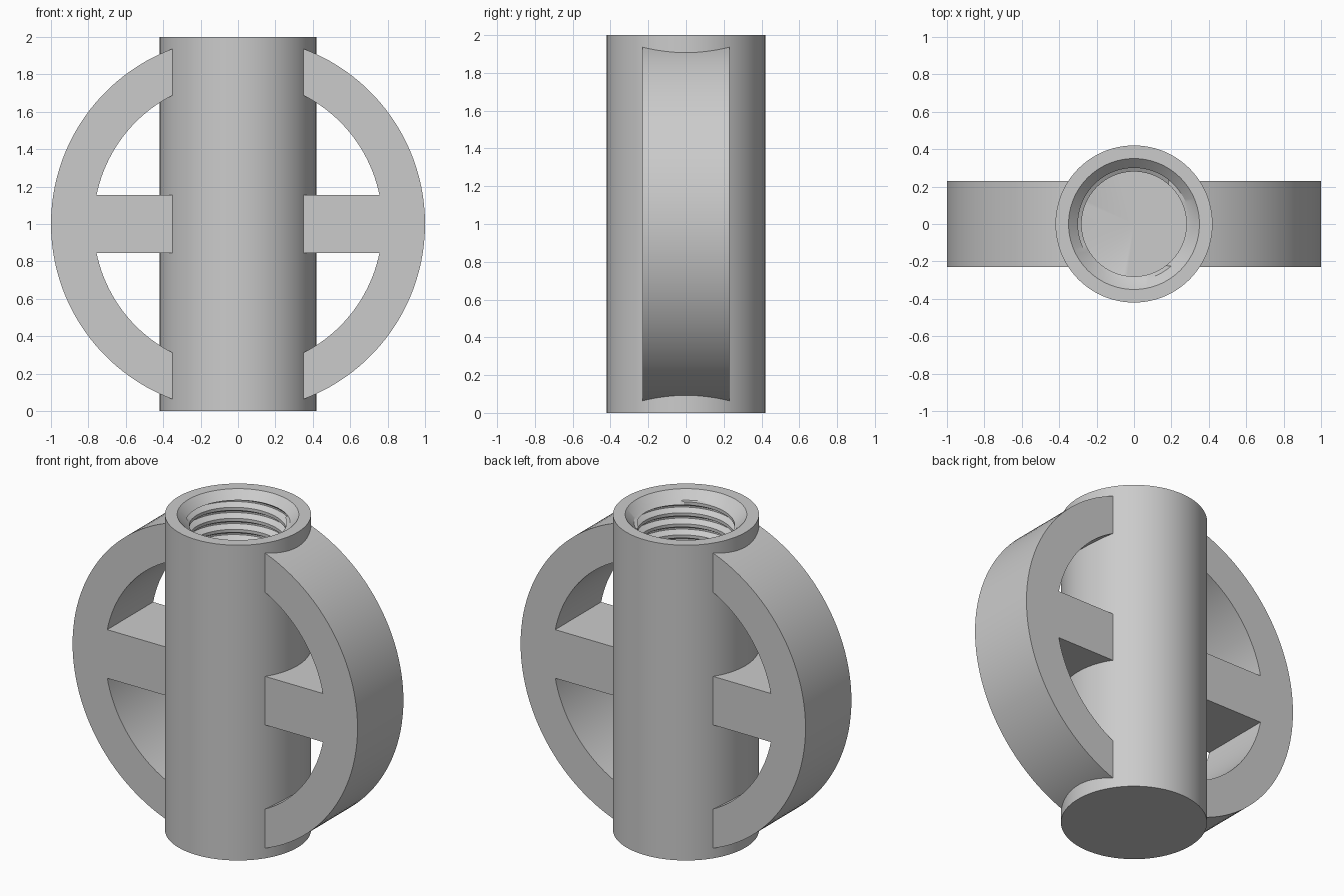
import bpy, bmesh
from math import acos, asin, cos, sin, pi, tau

if "Cube" in bpy.data.objects:
    bpy.data.objects.remove(bpy.data.objects["Cube"], do_unlink=True)

grey = bpy.data.materials.new("plain grey")
grey.use_nodes = True
grey.diffuse_color = (0.6, 0.6, 0.6, 1)
grey.node_tree.nodes["Principled BSDF"].inputs["Base Color"].default_value = grey.diffuse_color


def finish(bm, name):
    """Clean the mesh, make the object and shade it."""
    bmesh.ops.remove_doubles(bm, verts=bm.verts, dist=0.0002)
    bmesh.ops.recalc_face_normals(bm, faces=bm.faces)
    mesh = bpy.data.meshes.new(name)
    bm.to_mesh(mesh)
    bm.free()
    mesh.materials.append(grey)
    obj = bpy.data.objects.new(name, mesh)
    bpy.context.collection.objects.link(obj)
    bpy.ops.object.select_all(action='DESELECT')
    obj.select_set(True)
    bpy.context.view_layer.objects.active = obj
    bpy.ops.object.shade_smooth_by_angle()
    return obj


# Barrel: closed at the bottom, countersunk on top, with a threaded blind bore
SEGMENTS = 96
RADIUS, HEIGHT = 0.42, 2.0
BORE, ROOT, MOUTH = 0.28, 0.315, 0.30
FLOOR, THREAD_TOP, PITCH = 0.4, 1.95, 0.07
# one thread turn: (fraction of pitch, radius)
TURN = [(0, BORE), (0.28, BORE), (0.57, ROOT), (0.71, ROOT)]


def barrel_column(step):
    """Profile of the barrel at one angle, from bottom centre to bore floor."""
    turn = step / SEGMENTS
    rows = [(0, 0), (RADIUS, 0), (RADIUS, HEIGHT), (0.35, HEIGHT), (MOUTH, THREAD_TOP)]
    count = int((THREAD_TOP - FLOOR) / PITCH) + 3
    for i in range(count, -3, -1):
        for fraction, r in reversed(TURN):
            z = FLOOR + PITCH * (i + fraction + turn)
            if z >= THREAD_TOP:
                rows.append((MOUTH, THREAD_TOP))
            elif z <= FLOOR:
                rows.append((BORE, FLOOR))
            else:
                rows.append((r, z))
    rows.append((0, FLOOR))
    a = tau * turn
    return [(r * cos(a), r * sin(a), z) for r, z in rows]


bm = bmesh.new()
columns = [[bm.verts.new(p) for p in barrel_column(s)] for s in range(SEGMENTS + 1)]
for left, right in zip(columns, columns[1:]):
    for k in range(len(left) - 1):
        quad = (left[k], right[k], right[k + 1], left[k + 1])
        if len({tuple(v.co) for v in quad}) > 2:
            bm.faces.new(quad)
# the thread shifts by one turn at the seam, and welding joins it
finish(bm, "threaded_barrel")

# Wing: half ring with a spoke, mirrored to the other side
OUTER, INNER, ROOT_X = 1.0, 0.772, 0.35
SPOKE, HALF_WIDTH, CENTRE = 0.154, 0.23, 1.0
outer_end, inner_end = acos(ROOT_X / OUTER), acos(ROOT_X / INNER)
spoke_angle = asin(SPOKE / INNER)


def spread(end, steps):
    """Angles from -end to end, with stops at both sides of the spoke."""
    stops = [-end, -spoke_angle, spoke_angle, end]
    angles = [-end]
    for start, stop, n in zip(stops, stops[1:], steps):
        angles += [start + (stop - start) * (j + 1) / n for j in range(n)]
    return angles


steps = (20, 8, 20)
bm = bmesh.new()


def arc(radius, end):
    return [bm.verts.new((radius * cos(a), -HALF_WIDTH, CENTRE + radius * sin(a)))
            for a in spread(end, steps)]


rim, inside = arc(OUTER, outer_end), arc(INNER, inner_end)
for k in range(len(rim) - 1):
    bm.faces.new((rim[k], rim[k + 1], inside[k + 1], inside[k]))
spoke_root = [bm.verts.new((ROOT_X, -HALF_WIDTH, CENTRE + z)) for z in (SPOKE, -SPOKE)]
bm.faces.new(inside[steps[0]:steps[0] + steps[1] + 1] + spoke_root)
bmesh.ops.recalc_face_normals(bm, faces=bm.faces)
solid = bmesh.ops.extrude_face_region(bm, geom=bm.faces[:], use_keep_orig=True)
moved = [g for g in solid["geom"] if isinstance(g, bmesh.types.BMVert)]
bmesh.ops.translate(bm, verts=moved, vec=(0, 2 * HALF_WIDTH, 0))
wings = finish(bm, "ring_wings")
mirror = wings.modifiers.new("other side", 'MIRROR')
mirror.use_axis[0] = True
